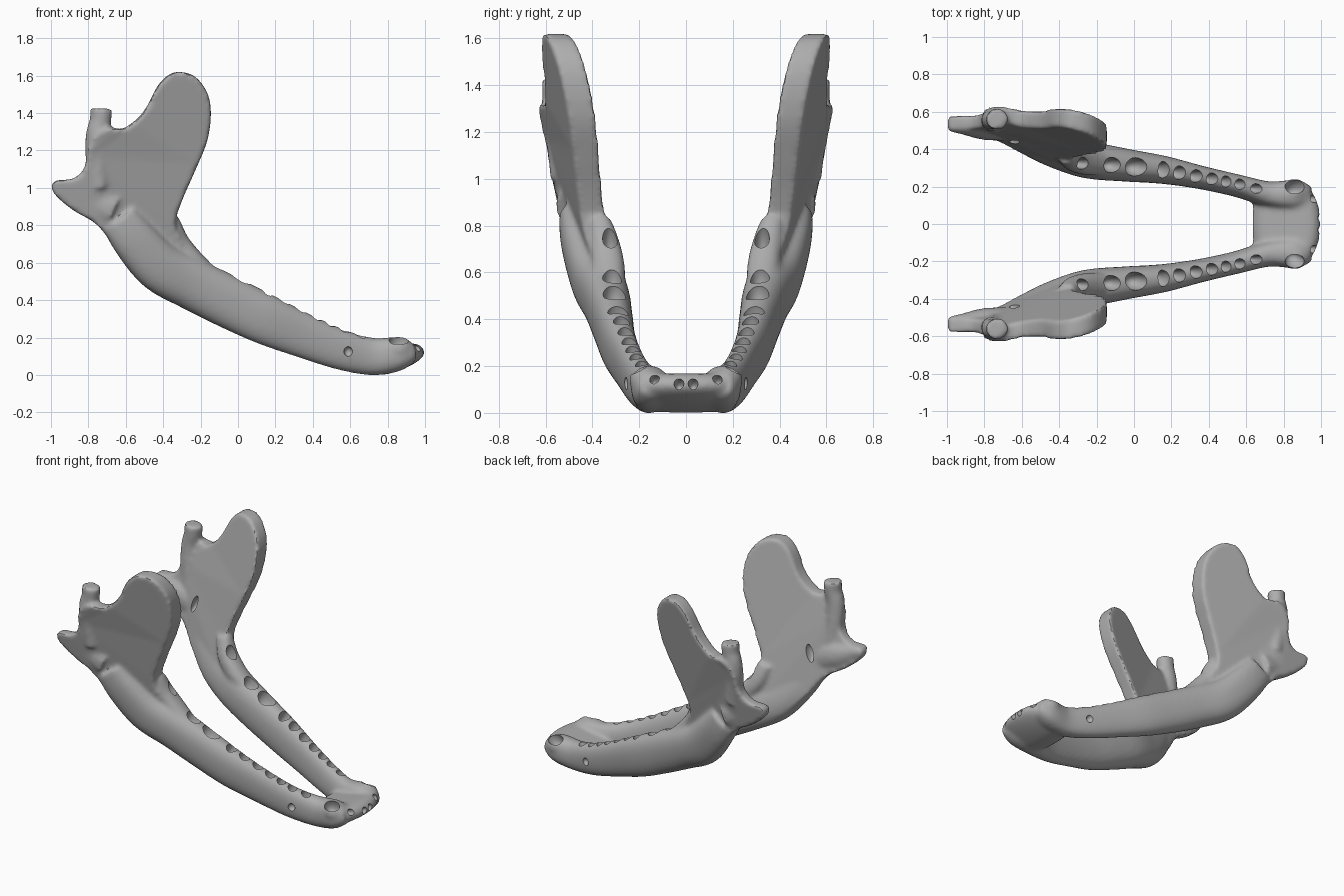
import bpy, bmesh, math
from mathutils import Vector, Matrix

old = bpy.data.objects.get("Cube")
if old:
    bpy.data.objects.remove(old, do_unlink=True)

bone = bpy.data.materials.new("grey bone")
bone.use_nodes = True
COLOUR = (0.42, 0.42, 0.42, 1)
bone.diffuse_color = COLOUR
bone.node_tree.nodes["Principled BSDF"].inputs["Base Color"].default_value = COLOUR


def spline(points, steps, closed=False):
    """Smooth curve through points of any dimension."""
    n = len(points)
    pick = (lambda i: points[i % n]) if closed else (lambda i: points[max(0, min(n - 1, i))])
    out = []
    for i in range(n if closed else n - 1):
        quad = list(zip(pick(i - 1), pick(i), pick(i + 1), pick(i + 2)))
        for k in range(steps):
            t = k / steps
            out.append([b + t * ((c - a) + t * ((2 * a - 5 * b + 4 * c - d)
                        + t * (3 * b - a - 3 * c + d))) / 2 for a, b, c, d in quad])
    if not closed:
        out.append(list(points[-1]))
    return out


def loft(bm, rings):
    """Skin a list of equal rings and cap both ends."""
    loops = [[bm.verts.new(p) for p in ring] for ring in rings]
    faces = [bm.faces.new(loops[0][::-1]), bm.faces.new(loops[-1])]
    for a, b in zip(loops, loops[1:]):
        for i in range(len(a)):
            j = (i + 1) % len(a)
            faces.append(bm.faces.new((a[i], a[j], b[j], b[i])))
    bmesh.ops.recalc_face_normals(bm, faces=faces)


def tube(bm, stations, power=0.85, sides=24):
    """Rounded bar: each station is x, y, z, half height, half width."""
    path = spline(stations, 5)
    rings = []
    for i, (x, y, z, h, w) in enumerate(path):
        a, b = path[max(0, i - 1)], path[min(len(path) - 1, i + 1)]
        along = (Vector(b[:3]) - Vector(a[:3])).normalized()
        side = Vector((0, 1, 0))
        side = (side - along * side.dot(along)).normalized()
        up = along.cross(side)
        ring = []
        for k in range(sides):
            t = math.tau * k / sides
            c, s = (math.copysign(abs(v) ** power, v) for v in (math.cos(t), math.sin(t)))
            ring.append(Vector((x, y, z)) + side * c * w + up * s * h)
        rings.append(ring)
    loft(bm, rings)


def ball(bm, centre, size, tilt_y=0, tilt_x=0):
    m = (Matrix.Translation(centre) @ Matrix.Rotation(tilt_x, 4, 'X')
         @ Matrix.Rotation(tilt_y, 4, 'Y') @ Matrix.Diagonal((*size, 1)))
    bmesh.ops.create_uvsphere(bm, u_segments=20, v_segments=12, radius=1, matrix=m)


def make(name, bm):
    mesh = bpy.data.meshes.new(name)
    bm.to_mesh(mesh)
    bm.free()
    obj = bpy.data.objects.new(name, mesh)
    bpy.context.collection.objects.link(obj)
    mesh.materials.append(bone)
    mirror = obj.modifiers.new("both sides", 'MIRROR')
    mirror.use_axis = (False, True, False)
    mirror.use_mirror_merge = False
    return obj


jaw = bmesh.new()

# body of the jaw, from the ramus to the chin
tube(jaw, [(-.64, .495, .84, .10, .05), (-.56, .46, .73, .12, .075),
           (-.42, .40, .58, .135, .095), (-.25, .345, .49, .14, .10),
           (-.05, .315, .39, .14, .088), (.15, .29, .295, .135, .075),
           (.35, .25, .21, .12, .062), (.55, .205, .135, .108, .06),
           (.72, .16, .098, .10, .068), (.86, .155, .112, .09, .08),
           (.94, .14, .12, .05, .06)])

# ridge carrying the last molar
tube(jaw, [(-.13, .325, .50, .06, .06), (-.24, .33, .61, .06, .07),
           (-.32, .345, .71, .06, .065), (-.36, .37, .82, .05, .05)])

# ramus plate with the coronoid and angular processes, leaning outward
outline = spline([(-1, 1.01), (-.97, 1.04), (-.88, 1.05), (-.82, 1.11), (-.80, 1.22),
                  (-.74, 1.30), (-.67, 1.32), (-.62, 1.315), (-.55, 1.36), (-.49, 1.43),
                  (-.43, 1.545), (-.37, 1.605), (-.31, 1.62), (-.23, 1.595), (-.165, 1.51),
                  (-.145, 1.4), (-.165, 1.25), (-.23, 1.09), (-.3, .93), (-.335, .8),
                  (-.28, .68), (-.24, .52), (-.45, .5), (-.63, .65), (-.75, .8),
                  (-.88, .88), (-.97, .955)], 4, closed=True)
plate = []
for side in (-1, 1):
    plate.append([(x, .335 + .21 * (z - .7) + .25 * (-.2 - x)
                   - .06 * max(0, -.72 - x) / .28
                   + side * (.058 + .03 * (x + .2)), z) for x, z in outline])
loft(jaw, plate)

# condyle neck and the flat-topped condyle
tube(jaw, [(-.74, .53, 1.0, .05, .05), (-.755, .545, 1.15, .06, .05),
           (-.755, .56, 1.28, .06, .055), (-.735, .56, 1.36, .058, .055),
           (-.732, .56, 1.425, .06, .058)], power=1)

# angular process thickening
tube(jaw, [(-.66, .50, .88, .09, .055), (-.80, .50, .94, .08, .05),
           (-.92, .515, .99, .05, .035), (-.985, .52, 1.012, .03, .028)], power=1)

# symphysis joining the two sides
profile = spline([(.63, .075), (.68, .02), (.77, .0), (.88, .03), (.965, .075),
                  (1.0, .12), (.96, .165), (.87, .165), (.77, .145), (.68, .125)], 3, closed=True)
bridge = []
for y, shrink in ((-.02, 1), (.05, .985), (.1, .95), (.15, .87), (.19, .72)):
    bridge.append([(.76 + (x - .76) * shrink, y, .1 + (z - .1) * (.5 + .5 * shrink))
                   for x, z in profile])
loft(jaw, bridge)

# swelling around the canine
ball(jaw, (.86, .175, .14), (.075, .068, .066))

lower_jaw = make("lower_jaw", jaw)

# tooth sockets along each side: x, y, z, half length, half width
holes = bmesh.new()
for x, y, z, length, width in ((-.28, .325, .735, .045, .032), (-.115, .315, .585, .052, .042),
                               (.01, .305, .51, .064, .05), (.155, .29, .43, .034, .045),
                               (.24, .275, .385, .036, .036), (.33, .257, .34, .036, .034),
                               (.415, .242, .30, .034, .032), (.49, .228, .265, .029, .03),
                               (.565, .213, .235, .03, .028), (.65, .19, .20, .032, .026)):
    ball(holes, (x, y, z), (length, width, .095), tilt_y=.42)

# canine and incisor sockets
ball(holes, (.862, .205, .195), (.052, .042, .085), tilt_y=.3, tilt_x=-.5)
for x, y, z in ((.992, .03, .125), (.982, .082, .128), (.955, .134, .142)):
    ball(holes, (x, y, z), (.05, .021, .022), tilt_y=-.4)

# nerve openings, outside near the chin and inside the ramus
ball(holes, (.59, .262, .125), (.024, .03, .027))
ball(holes, (-.64, .435, .94), (.022, .045, .06), tilt_y=.3)

sockets = make("socket_cutter", holes)
sockets.hide_render = True

# fuse and soften the bone, then cut the sockets
remesh = lower_jaw.modifiers.new("fuse", 'REMESH')
remesh.mode = 'VOXEL'
remesh.voxel_size = .0125
soften = lower_jaw.modifiers.new("soften", 'SMOOTH')
soften.factor = .5
soften.iterations = 10
cut = lower_jaw.modifiers.new("sockets", 'BOOLEAN')
cut.operation = 'DIFFERENCE'
cut.solver = 'FLOAT'
cut.object = sockets

# keep the finished surface and shade it
bpy.ops.object.select_all(action='DESELECT')
lower_jaw.select_set(True)
bpy.context.view_layer.objects.active = lower_jaw
for name in [m.name for m in lower_jaw.modifiers]:
    bpy.ops.object.modifier_apply(modifier=name)
bpy.data.objects.remove(sockets, do_unlink=True)
bpy.ops.object.shade_smooth_by_angle(angle=math.radians(40))
